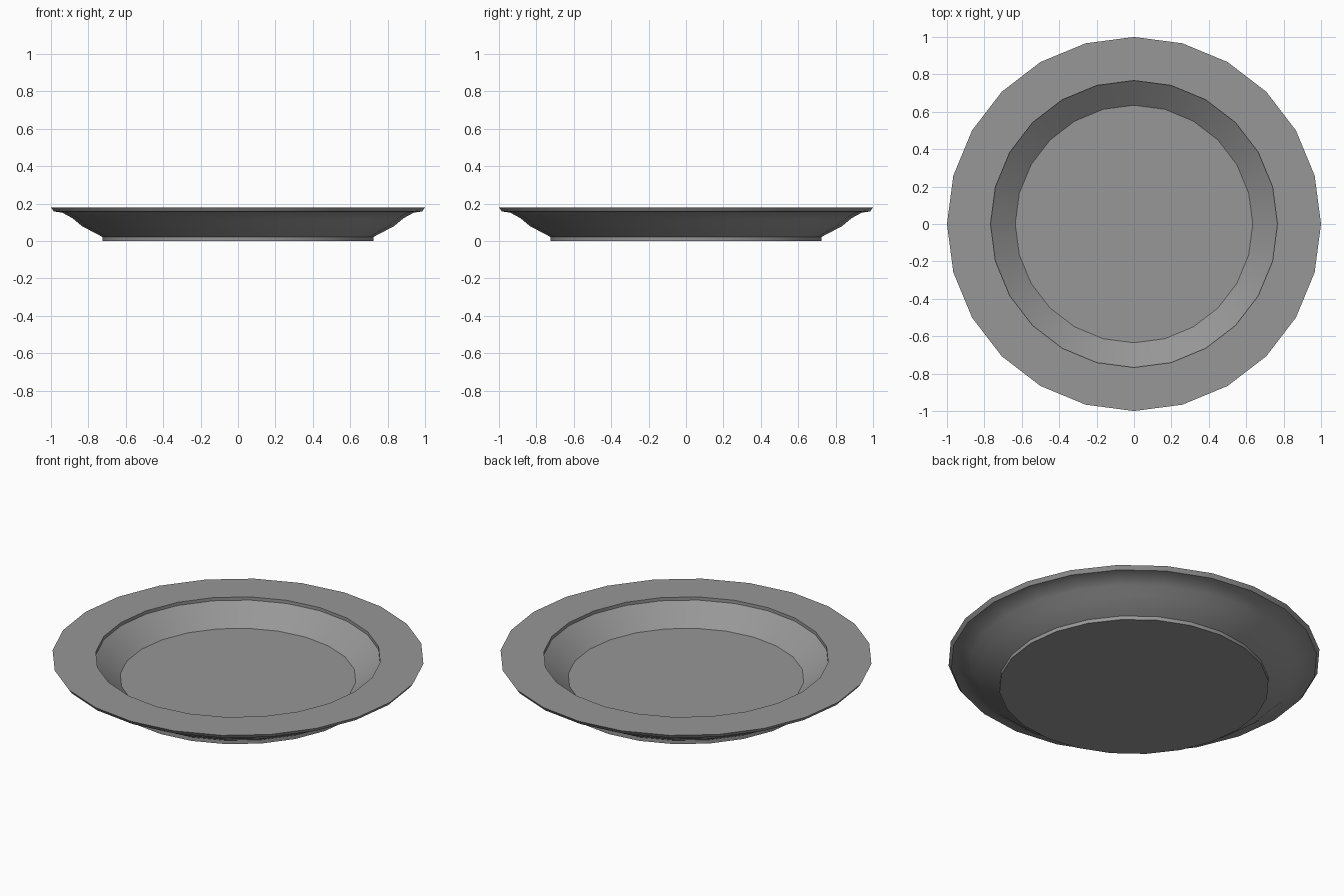
import bpy, bmesh
from math import sin, cos, tau, radians

if "Cube" in bpy.data.objects:
    bpy.data.objects.remove(bpy.data.objects["Cube"])

SIDES = 24

# Plate cross-section (radius, height): base, outer wall, rim, lip, well
profile = [(0.725, 0.0), (0.725, 0.022), (0.835, 0.08), (0.885, 0.122),
           (0.94, 0.152), (0.985, 0.158), (1.0, 0.18),
           (0.767, 0.18), (0.767, 0.161), (0.635, 0.055)]

# Lathe the section around z
bm = bmesh.new()
rings = [[bm.verts.new((r * cos(tau * i / SIDES), r * sin(tau * i / SIDES), z))
          for i in range(SIDES)] for r, z in profile]
for low, high in zip(rings, rings[1:]):
    for i in range(SIDES):
        j = (i + 1) % SIDES
        bm.faces.new((low[i], low[j], high[j], high[i]))

# Underside and well floor
bm.faces.new(rings[0][::-1])
bm.faces.new(rings[-1])
bmesh.ops.recalc_face_normals(bm, faces=bm.faces)

mesh = bpy.data.meshes.new("plate")
bm.to_mesh(mesh)
bm.free()
plate = bpy.data.objects.new("plate", mesh)
bpy.context.collection.objects.link(plate)

# Dark grey glaze
glaze = bpy.data.materials.new("dark_grey")
glaze.diffuse_color = (0.31, 0.31, 0.31, 1)
glaze.use_nodes = True
glaze.node_tree.nodes["Principled BSDF"].inputs["Base Color"].default_value = glaze.diffuse_color
mesh.materials.append(glaze)

# Smooth walls with crisp rim, lip and floor edges
bpy.context.view_layer.objects.active = plate
plate.select_set(True)
bpy.ops.object.shade_smooth_by_angle(angle=radians(30))
